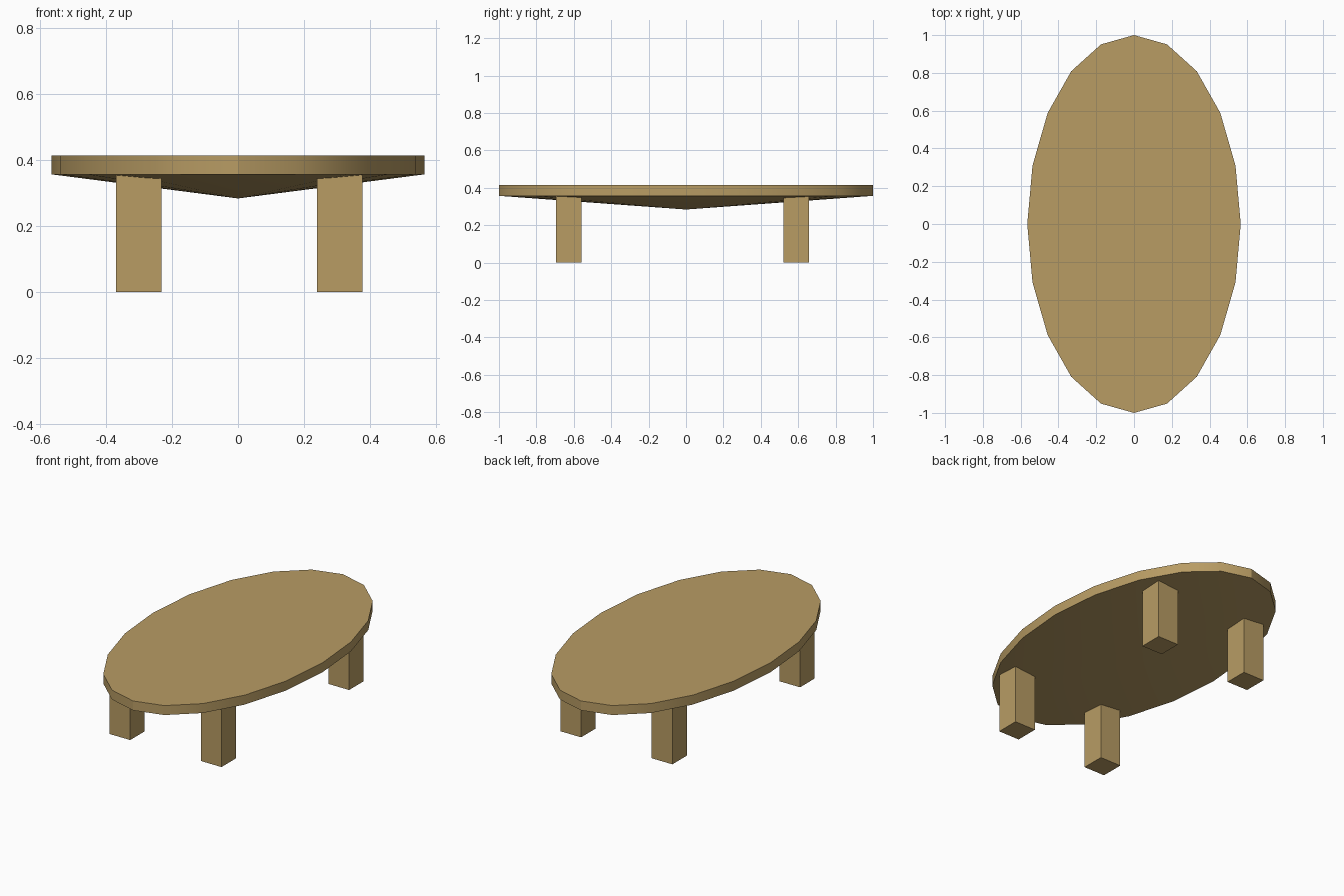
import bpy, bmesh, math

if "Cube" in bpy.data.objects:
    bpy.data.objects.remove(bpy.data.objects["Cube"])

wood = bpy.data.materials.new("light wood")
wood.diffuse_color = (0.479, 0.332, 0.127, 1)
wood.use_nodes = True
wood.node_tree.nodes["Principled BSDF"].inputs["Base Color"].default_value = wood.diffuse_color


def finish(bm, name):
    bmesh.ops.recalc_face_normals(bm, faces=bm.faces)
    mesh = bpy.data.meshes.new(name)
    bm.to_mesh(mesh)
    bm.free()
    mesh.materials.append(wood)
    obj = bpy.data.objects.new(name, mesh)
    bpy.context.collection.objects.link(obj)
    return obj


# Oval tabletop: flat top, straight rim, shallow cone underneath
SIDES, RX, RY = 20, 0.565, 1.0
bm = bmesh.new()


def ring(z):
    return [bm.verts.new((RX * math.cos(2 * math.pi * i / SIDES),
                          RY * math.sin(2 * math.pi * i / SIDES), z))
            for i in range(SIDES)]


upper, lower = ring(0.414), ring(0.357)
tip = bm.verts.new((0, 0, 0.284))
bm.faces.new(upper)
for i in range(SIDES):
    j = (i + 1) % SIDES
    bm.faces.new((lower[i], lower[j], upper[j], upper[i]))
    bm.faces.new((lower[j], lower[i], tip))
top = finish(bm, "tabletop")
bpy.ops.object.select_all(action='DESELECT')
top.select_set(True)
bpy.context.view_layer.objects.active = top
bpy.ops.object.shade_smooth_by_angle(angle=math.radians(30))

# Four square legs, running up into the tabletop
LEG, HEIGHT = 0.138, 0.375
for side, x in (("left", -0.301), ("right", 0.308)):
    for end, y in (("front", -0.627), ("back", 0.589)):
        bm = bmesh.new()
        bmesh.ops.create_cube(bm, size=1)
        bmesh.ops.scale(bm, vec=(LEG, LEG, HEIGHT), verts=bm.verts)
        bmesh.ops.translate(bm, vec=(x, y, HEIGHT / 2), verts=bm.verts)
        finish(bm, f"{end}_{side}_leg")
